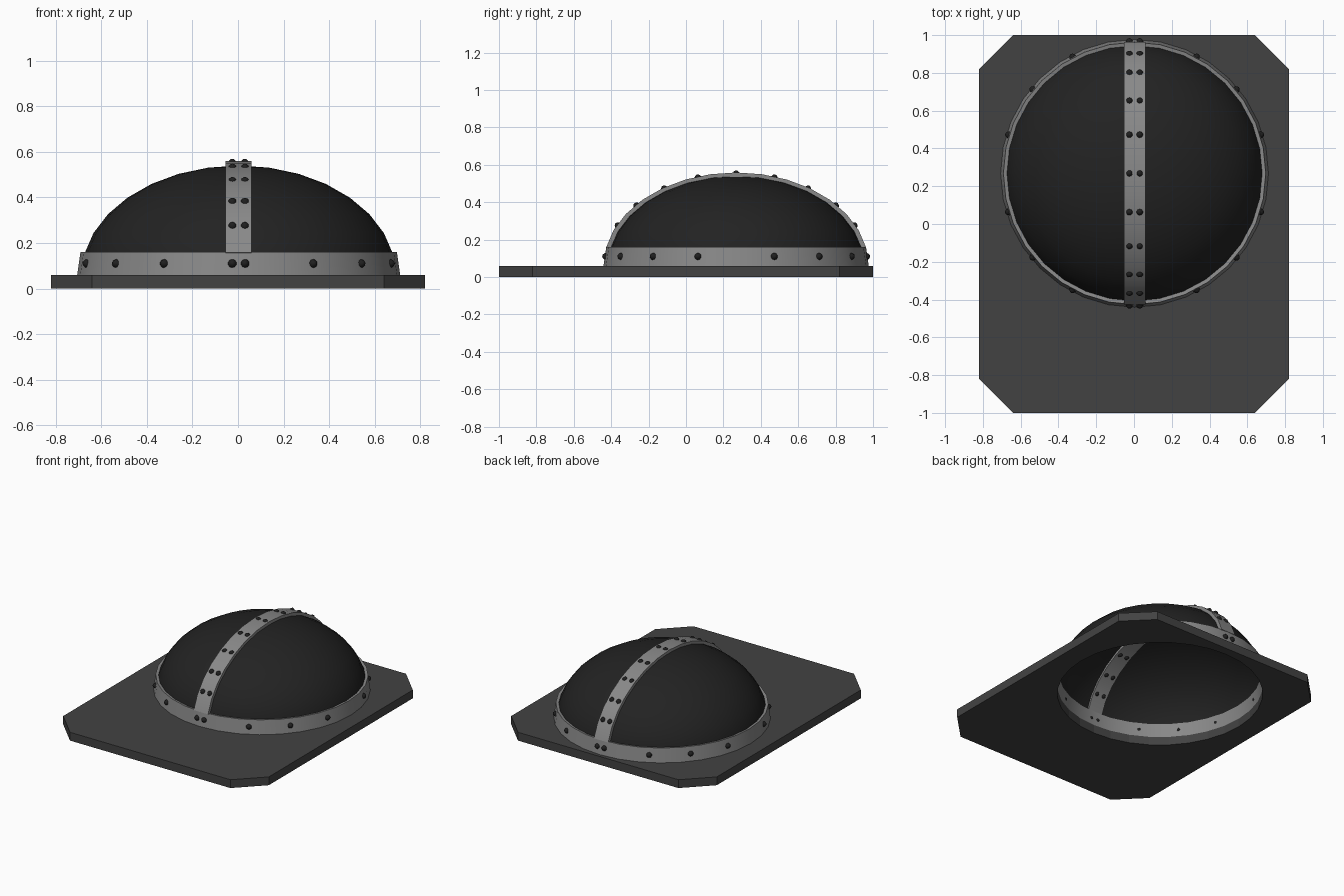
import bpy, bmesh
from math import sin, cos, radians, pi
from mathutils import Matrix, Vector

if "Cube" in bpy.data.objects:
    bpy.data.objects.remove(bpy.data.objects["Cube"])

CX, CY, CZ = 0.003, 0.268, 0.06     # dome centre on the plate
R, H = 0.69, 0.48                   # dome radius and height
T = 0.019                           # half thickness of the metal straps
W = 0.057                           # half width of the top strap
SEG = 32


def material(name, v):
    m = bpy.data.materials.new(name)
    m.diffuse_color = (v, v, v, 1)
    m.use_nodes = True
    m.node_tree.nodes["Principled BSDF"].inputs["Base Color"].default_value = m.diffuse_color
    return m


plate_mat = material("dark_grey", 0.055)
dome_mat = material("black", 0.016)
strap_mat = material("steel", 0.25)
rivet_mat = material("rivet_black", 0.014)


def finish(bm, name, mat, smooth=None):
    bmesh.ops.recalc_face_normals(bm, faces=bm.faces)
    me = bpy.data.meshes.new(name)
    bm.to_mesh(me)
    bm.free()
    ob = bpy.data.objects.new(name, me)
    bpy.context.collection.objects.link(ob)
    me.materials.append(mat)
    if smooth:
        bpy.ops.object.select_all(action='DESELECT')
        ob.select_set(True)
        bpy.context.view_layer.objects.active = ob
        bpy.ops.object.shade_smooth_by_angle(angle=radians(smooth))
    return ob


def dome_point(t, phi, off=0.0):
    """Point on the dome shell: t from the top, phi from the front."""
    r = (R + off) * sin(t)
    return Vector((CX + r * sin(phi), CY - r * cos(phi), CZ + (H + off) * cos(t)))


def bridge(bm, loops, closed):
    """Skin a row of matching cross-sections."""
    rows = [[bm.verts.new(p) for p in lp] for lp in loops]
    n = len(rows[0])
    pairs = list(zip(rows, rows[1:])) + ([(rows[-1], rows[0])] if closed else [])
    for a, b in pairs:
        for i in range(n):
            j = (i + 1) % n
            bm.faces.new((a[i], a[j], b[j], b[i]))
    if not closed:
        bm.faces.new(rows[0])
        bm.faces.new(rows[-1])


# base plate: chamfered outline with a round hole under the dome
bm = bmesh.new()
half = [(0.64, 1), (0.82, 0.82), (0.82, -0.82), (0.64, -1)]
outline = half + [(-x, y) for x, y in reversed(half)]
rh = R - T
hole = [(CX + rh * cos(2 * pi * i / SEG), CY + rh * sin(2 * pi * i / SEG)) for i in range(SEG)]
edges = []
for ring in (outline, hole):
    vs = [bm.verts.new((x, y, 0)) for x, y in ring]
    edges += [bm.edges.new((vs[i - 1], vs[i])) for i in range(len(vs))]
bmesh.ops.triangle_fill(bm, use_beauty=True, use_dissolve=False, edges=edges)
ext = bmesh.ops.extrude_face_region(bm, geom=bm.faces[:], use_keep_orig=True)
top = [g for g in ext["geom"] if isinstance(g, bmesh.types.BMVert)]
bmesh.ops.translate(bm, verts=top, vec=(0, 0, CZ))
finish(bm, "base_plate", plate_mat)

# dome: open upper half of a flattened sphere
bm = bmesh.new()
bmesh.ops.create_uvsphere(bm, u_segments=SEG, v_segments=16, radius=1)
bmesh.ops.delete(bm, geom=[v for v in bm.verts if v.co.z < -0.01], context='VERTS')
bm.transform(Matrix.Translation((CX, CY, CZ)) @ Matrix.Diagonal((R, R, H, 1)))
finish(bm, "dome", dome_mat, 40)

# band around the foot of the dome
bm = bmesh.new()
t_top = radians(78.4)
bridge(bm, [[dome_point(pi / 2, p, T), dome_point(t_top, p, T),
             dome_point(t_top, p, -T), dome_point(pi / 2, p, -T)]
            for p in (2 * pi * i / SEG for i in range(SEG))], True)
finish(bm, "foot_band", strap_mat, 30)

# strap over the top, front to back
bm = bmesh.new()
sections = []
for i in range(-7, 8):
    t = radians(11.25 * i)
    sections.append([dome_point(t, 0, o) + Vector((s * W, 0, 0))
                     for o, s in ((T, -1), (T, 1), (-T, 1), (-T, -1))])
bridge(bm, sections, False)
finish(bm, "top_strap", strap_mat, 30)

# rivets: pass through the straps and show on both sides
bm = bmesh.new()


def rivet(t, phi, dx=0.0):
    normal = Vector((sin(t) * sin(phi) / R, -sin(t) * cos(phi) / R, cos(t) / H))
    rot = normal.to_track_quat('Z', 'Y').to_matrix().to_4x4()
    pos = dome_point(t, phi) + Vector((dx, 0, 0))
    bmesh.ops.create_uvsphere(
        bm, u_segments=10, v_segments=8, radius=1,
        matrix=Matrix.Translation(pos) @ rot @ Matrix.Diagonal((0.021, 0.021, 0.03, 1)))


t_band = radians(84.2)
for a in (28, 50.5, 73):
    for phi in (a, -a, 180 - a, 180 + a):
        rivet(t_band, radians(phi))
for dx in (-0.0275, 0.0275):
    rivet(0, 0, dx)
    for a in (17, 33.3, 49.5, 64.3, 84.2):
        for phi in (0, pi):
            rivet(radians(a), phi, dx)
finish(bm, "rivets", rivet_mat, 60)
